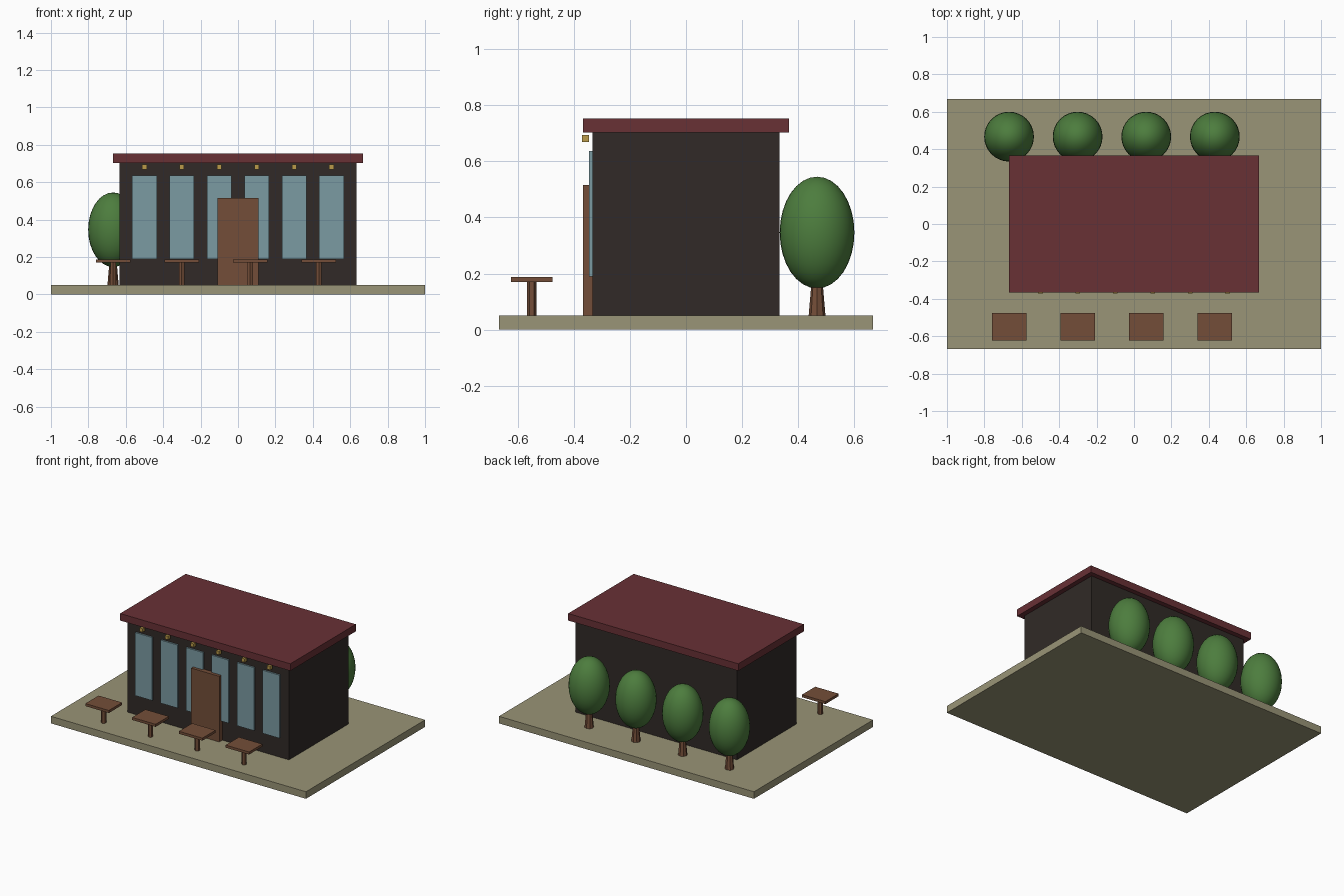
import bpy

if "Cube" in bpy.data.objects:
    bpy.data.objects.remove(bpy.data.objects["Cube"])


def material(name, rgb):
    # sRGB 0-255 to linear
    m = bpy.data.materials.new(name)
    m.diffuse_color = [(c / 255) ** 2.2 for c in rgb] + [1]
    m.use_nodes = True
    m.node_tree.nodes["Principled BSDF"].inputs["Base Color"].default_value = m.diffuse_color
    return m


PAVING = material("paving", (152, 147, 118))
WALL = material("wall_paint", (52, 46, 43))
ROOF = material("roof_red", (104, 52, 56))
GLASS = material("glass", (122, 153, 161))
WOOD = material("wood", (115, 79, 59))
BRASS = material("brass", (185, 153, 75))
LEAF = material("leaf", (78, 124, 64))


def finish(name, mat):
    ob = bpy.context.object
    ob.name = name
    ob.data.materials.append(mat)
    return ob


def box(name, x, y, z, mat):
    # x, y, z are (min, max) pairs
    spans = (x, y, z)
    bpy.ops.mesh.primitive_cube_add(size=1, location=[(a + b) / 2 for a, b in spans])
    ob = finish(name, mat)
    ob.scale = [b - a for a, b in spans]
    bpy.ops.object.transform_apply(location=False, rotation=False, scale=True)
    return ob


def post(name, x, y, z, r1, r2, sides, mat):
    bpy.ops.mesh.primitive_cone_add(vertices=sides, radius1=r1, radius2=r2,
                                    depth=z[1] - z[0], location=(x, y, sum(z) / 2))
    return finish(name, mat)


# Ground slab, building and roof
box("ground_slab", (-1, 1), (-0.667, 0.667), (0, 0.05), PAVING)
box("building", (-0.633, 0.633), (-0.333, 0.333), (0.05, 0.705), WALL)
box("roof", (-0.667, 0.667), (-0.367, 0.367), (0.703, 0.753), ROOF)

# Door
box("door", (-0.11, 0.11), (-0.367, -0.33), (0.05, 0.515), WOOD)

# Windows with a lamp above each
for i in range(6):
    x = -0.5 + 0.2 * i
    box(f"window_{i + 1}", (x - 0.066, x + 0.066), (-0.345, -0.33), (0.19, 0.637), GLASS)
    box(f"lamp_{i + 1}", (x - 0.0125, x + 0.0125), (-0.371, -0.346), (0.669, 0.694), BRASS)

# Tables in front, trees behind
for i in range(4):
    x = -0.668 + 0.3667 * i
    post(f"table_leg_{i + 1}", x, -0.55, (0.05, 0.172), 0.0167, 0.0167, 6, WOOD)
    box(f"table_top_{i + 1}", (x - 0.092, x + 0.092), (-0.624, -0.476), (0.17, 0.188), WOOD)

    post(f"tree_trunk_{i + 1}", x, 0.467, (0.05, 0.155), 0.03, 0.021, 8, WOOD)
    bpy.ops.mesh.primitive_uv_sphere_add(segments=32, ring_count=16, radius=1,
                                         location=(x, 0.467, 0.346))
    crown = finish(f"tree_crown_{i + 1}", LEAF)
    crown.scale = (0.133, 0.133, 0.199)
    bpy.ops.object.transform_apply(location=False, rotation=False, scale=True)
    bpy.ops.object.shade_smooth()
